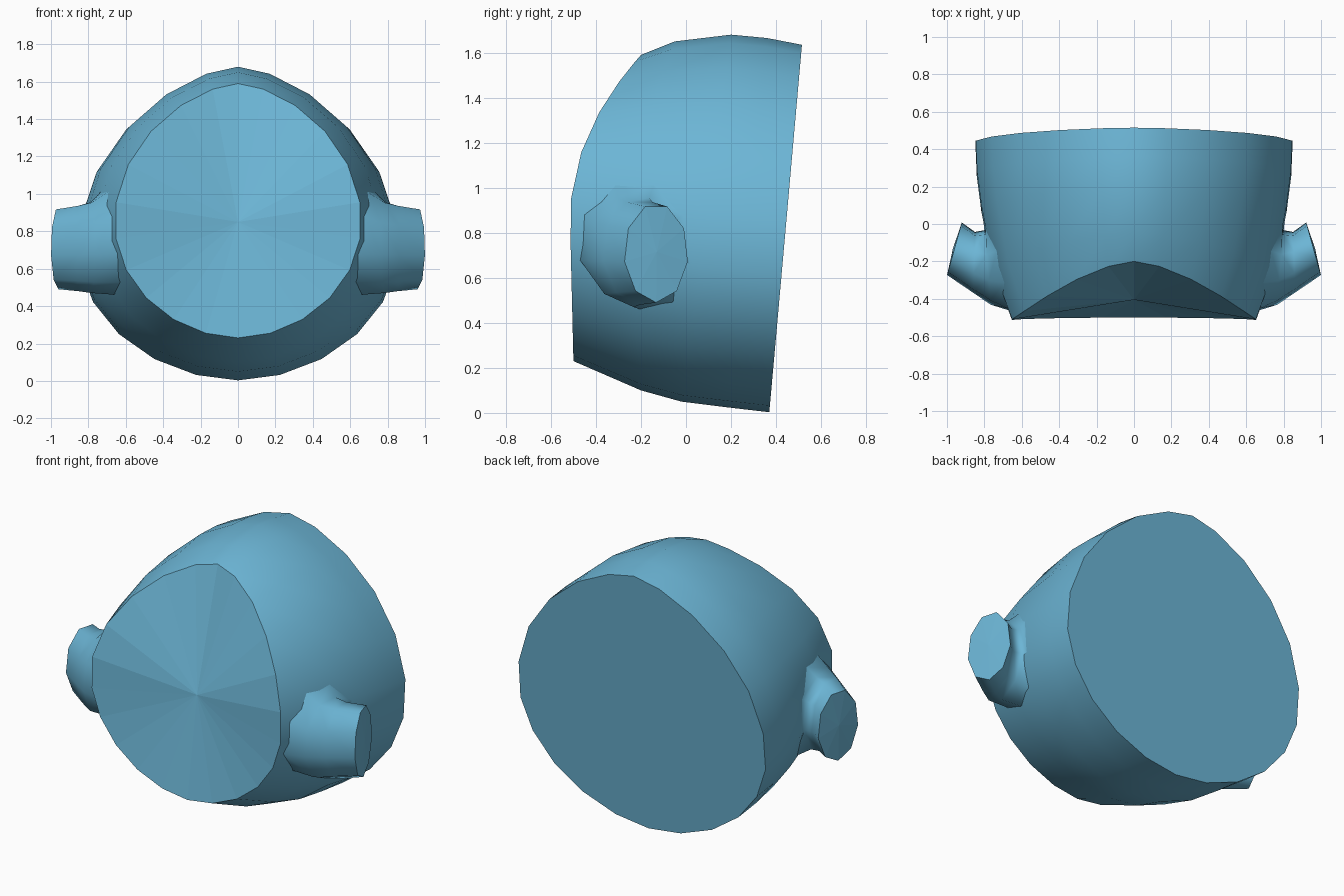
import bpy
import bmesh
import math
from mathutils import Vector

cube = bpy.data.objects.get("Cube")
if cube:
    bpy.data.objects.remove(cube, do_unlink=True)

blue = bpy.data.materials.new("sky blue")
blue.use_nodes = True
blue.diffuse_color = (0.15, 0.465, 0.67, 1)
blue.node_tree.nodes["Principled BSDF"].inputs["Base Color"].default_value = blue.diffuse_color


def loft(name, rings, fan_centre):
    """Skin the rings smoothly, close the first with a flat-shaded fan and the last with one face."""
    bm = bmesh.new()
    loops = [[bm.verts.new(p) for p in ring] for ring in rings]
    count = len(loops[0])
    for a, b in zip(loops, loops[1:]):
        for i in range(count):
            j = (i + 1) % count
            bm.faces.new((a[i], a[j], b[j], b[i])).smooth = True
    centre = bm.verts.new(fan_centre)
    caps = [bm.faces.new((centre, loops[0][(i + 1) % count], loops[0][i])) for i in range(count)]
    caps.append(bm.faces.new(loops[-1]))
    for face in caps:
        for edge in face.edges:
            edge.smooth = False
    bmesh.ops.recalc_face_normals(bm, faces=bm.faces[:])
    mesh = bpy.data.meshes.new(name)
    bm.to_mesh(mesh)
    bm.free()
    mesh.materials.append(blue)
    obj = bpy.data.objects.new(name, mesh)
    bpy.context.collection.objects.link(obj)
    return obj


def body_ring(top, side, bottom, bend, count=22):
    """Egg-shaped ring through a top (y, z), widest (x, y, z) and bottom (y, z) point."""
    width, side_y, mid = side
    points = []
    for i in range(count):
        a = math.tau * i / count
        c, s = math.cos(a), math.sin(a)
        end, power, taper = (top, bend, 1.25) if c > 0 else (bottom, 1, 1.06)
        x = math.copysign(width * abs(s) ** taper, s)
        y = side_y + (end[0] - side_y) * abs(c) ** power
        points.append((x, y, mid + (end[1] - mid) * abs(c)))
    return points


# Body, from the curved front rim to the tilted back
body = loft("body", [
    body_ring((-0.20, 1.59), (0.66, -0.515, 0.85), (-0.50, 0.23), 2.1),
    body_ring((-0.05, 1.65), (0.76, -0.25, 0.80), (-0.20, 0.10), 1.6),
    body_ring((0.20, 1.68), (0.825, 0.08, 0.75), (-0.02, 0.05), 1.2),
    body_ring((0.36, 1.665), (0.85, 0.27, 0.73), (0.18, 0.025), 1),
    body_ring((0.515, 1.635), (0.857, 0.434, 0.72), (0.37, 0.003), 1),
], (0, -0.405, 0.85))


def ear_ring(front, back, mid, half, side, count=9):
    """Oval ring between a front and a back (x, y) point."""
    f, b = Vector(front), Vector(back)
    points = []
    for i in range(count):
        a = math.tau * (i + 0.5) / count
        p = (f + b) / 2 + (b - f) / 2 * math.sin(a)
        points.append(Vector((side * p.x, p.y, mid + half * math.cos(a))))
    return points


def snap_to_body(points):
    """Lay the ring on the body's skin."""
    return [body.closest_point_on_mesh(p)[1] for p in points]


# Side stubs that flare into the body
for name, side in (("left_ear", 1), ("right_ear", -1)):
    loft(name, [
        ear_ring((1.0, -0.275), (0.92, 0.01), 0.71, 0.22, side),
        ear_ring((0.86, -0.37), (0.85, -0.04), 0.715, 0.235, side),
        ear_ring((0.765, -0.435), (0.80, -0.03), 0.72, 0.25, side),
        snap_to_body(ear_ring((0.68, -0.49), (0.80, 0.02), 0.72, 0.32, side)),
    ], (side * 0.968, -0.13, 0.715))
